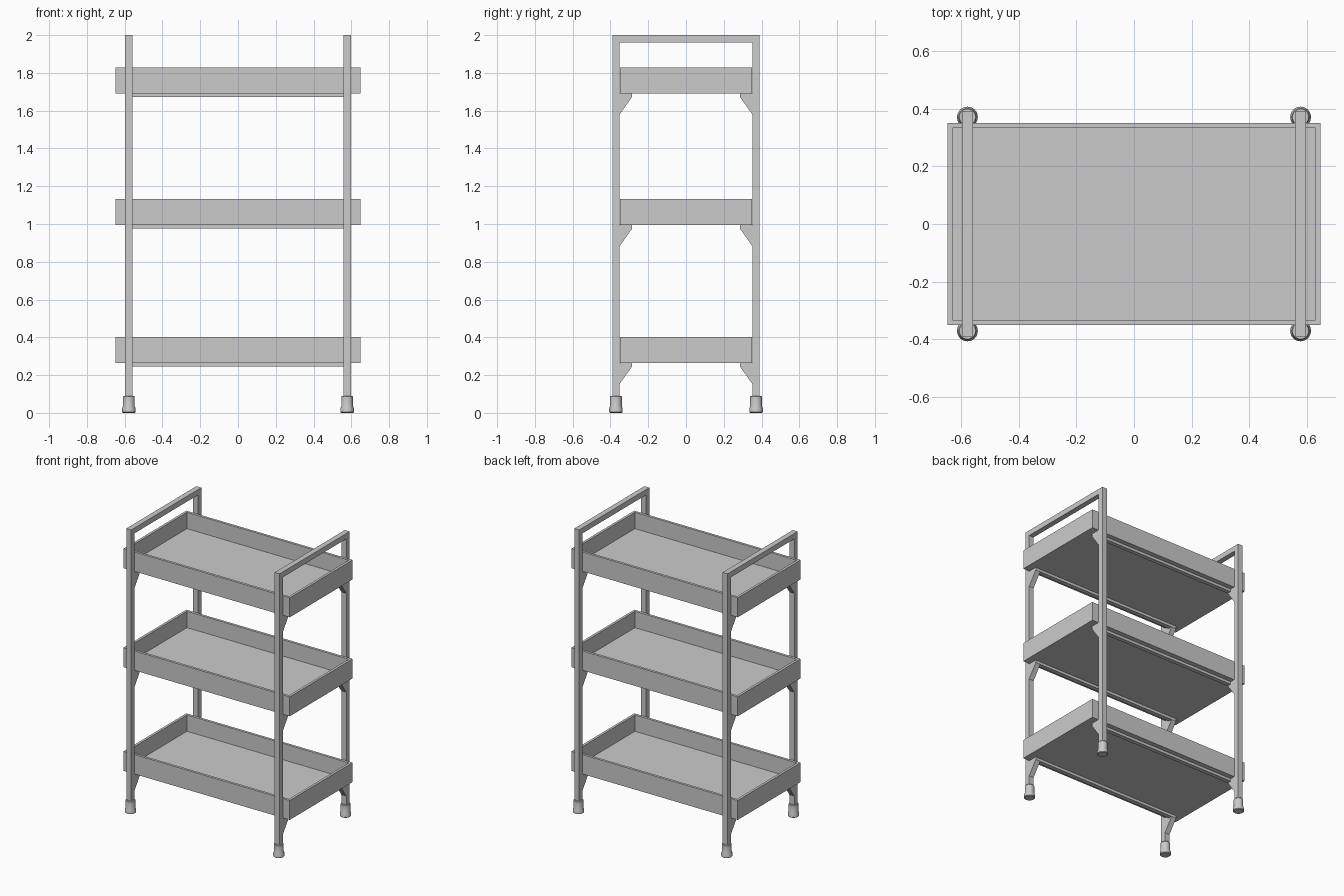
import bpy, bmesh, math

if "Cube" in bpy.data.objects:
    bpy.data.objects.remove(bpy.data.objects["Cube"])

PX, PY, T = 0.578, 0.371, 0.038      # post centre and tube thickness
H = T / 2
TRAYS = {"bottom": 0.265, "middle": 0.995, "top": 1.692}


def make_object(name, bm):
    bmesh.ops.recalc_face_normals(bm, faces=bm.faces)
    mesh = bpy.data.meshes.new(name)
    bm.to_mesh(mesh)
    bm.free()
    obj = bpy.data.objects.new(name, mesh)
    bpy.context.collection.objects.link(obj)
    return obj


def box(name, x0, x1, y0, y1, z0, z1):
    bm = bmesh.new()
    bmesh.ops.create_cube(bm, size=1)
    for v in bm.verts:
        v.co = ((x0 + x1) / 2 + v.co.x * (x1 - x0),
                (y0 + y1) / 2 + v.co.y * (y1 - y0),
                (z0 + z1) / 2 + v.co.z * (z1 - z0))
    return make_object(name, bm)


def prism_x(name, profile, x0, x1):
    """Extrude a (y, z) outline from x0 to x1."""
    bm = bmesh.new()
    face = bm.faces.new([bm.verts.new((x0, y, z)) for y, z in profile])
    ext = bmesh.ops.extrude_face_region(bm, geom=[face])["geom"]
    for v in ext:
        if isinstance(v, bmesh.types.BMVert):
            v.co.x = x1
    return make_object(name, bm)


def lathe(name, profile, x, y, sides=32):
    """Spin an (r, z) outline about a vertical axis and cap both ends."""
    bm = bmesh.new()
    rings = [[bm.verts.new((x + r * math.cos(2 * math.pi * i / sides),
                            y + r * math.sin(2 * math.pi * i / sides), z))
              for i in range(sides)] for r, z in profile]
    for a, b in zip(rings, rings[1:]):
        for i in range(sides):
            j = (i + 1) % sides
            bm.faces.new((a[i], a[j], b[j], b[i]))
    bm.faces.new(rings[0])
    bm.faces.new(rings[-1])
    obj = make_object(name, bm)
    bpy.ops.object.select_all(action="DESELECT")
    obj.select_set(True)
    bpy.context.view_layer.objects.active = obj
    bpy.ops.object.shade_smooth_by_angle(angle=math.radians(35))
    return obj


def tray(name, z):
    """Open tray: block with its top face inset and pushed down."""
    obj = box(name, -0.648, 0.648, -0.35, 0.35, z, z + 0.137)
    bm = bmesh.new()
    bm.from_mesh(obj.data)
    top = max(bm.faces, key=lambda f: f.calc_center_median().z)
    bmesh.ops.inset_region(bm, faces=[top], thickness=0.025)
    ext = bmesh.ops.extrude_face_region(bm, geom=[top])["geom"]
    bmesh.ops.translate(bm, vec=(0, 0, -0.115),
                        verts=[v for v in ext if isinstance(v, bmesh.types.BMVert)])
    if top.is_valid:
        bmesh.ops.delete(bm, geom=[top], context="FACES_ONLY")
    bmesh.ops.recalc_face_normals(bm, faces=bm.faces)
    bm.to_mesh(obj.data)
    bm.free()


# Inverted-U side frames
out, inn = PY + H, PY - H
u_shape = [(-out, 0.05), (-out, 2), (out, 2), (out, 0.05),
           (inn, 0.05), (inn, 2 - T), (-inn, 2 - T), (-inn, 0.05)]
foot = [(0.031, 0), (0.036, 0.004), (0.036, 0.022), (0.031, 0.036),
        (0.031, 0.086), (0.028, 0.09)]
for sx, side in ((-1, "left"), (1, "right")):
    prism_x(f"{side}_frame", u_shape, sx * PX - H, sx * PX + H)
    # Rubber feet
    for sy, end in ((-1, "front"), (1, "back")):
        lathe(f"{end}_{side}_foot", foot, sx * PX, sy * PY)

for level, z in TRAYS.items():
    tray(f"{level}_tray", z)
    for sy, end in ((-1, "front"), (1, "back")):
        # Support rail under each long edge
        ys = sorted((sy * 0.285, sy * 0.315))
        box(f"{level}_{end}_rail", -PX + H, PX - H, *ys, z - 0.019, z)
        # Gusset brackets between post and tray
        gusset = [(sy * inn, z), (sy * 0.285, z),
                  (sy * 0.285, z - 0.019), (sy * inn, z - 0.113)]
        for sx, side in ((-1, "left"), (1, "right")):
            prism_x(f"{level}_{end}_{side}_bracket", gusset,
                    sx * PX - H, sx * PX + H)
